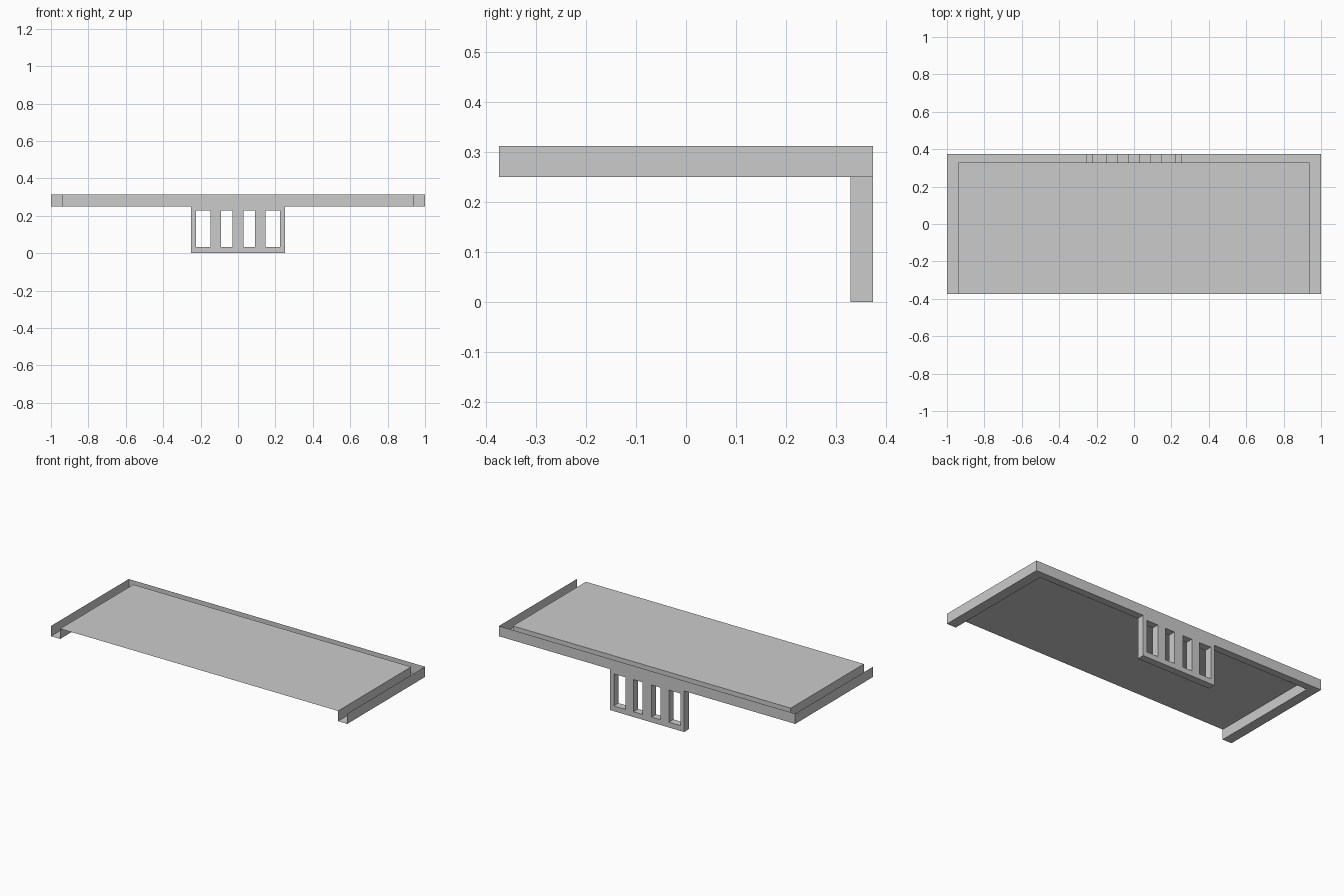
import bpy, bmesh

if "Cube" in bpy.data.objects:
    bpy.data.objects.remove(bpy.data.objects["Cube"])

ZT, ZB = 0.3125, 0.25          # tray top and channel floor
YF, YO, YI = -0.375, 0.375, 0.33
XO, XI, XB = 1.0, 0.938, 0.25


def finish(name, bm):
    bmesh.ops.remove_doubles(bm, verts=bm.verts, dist=1e-5)
    bmesh.ops.recalc_face_normals(bm, faces=bm.faces)
    mesh = bpy.data.meshes.new(name)
    bm.to_mesh(mesh)
    bm.free()
    obj = bpy.data.objects.new(name, mesh)
    bpy.context.collection.objects.link(obj)
    return obj


def quad(bm, *pts):
    return bm.faces.new([bm.verts.new(p) for p in pts])


# Sheet tray: raised panel, with an open U-shaped channel on three sides
def path(x, y):
    return [(-x, YF), (-x, y), (-XB, y), (XB, y), (x, y), (x, YF)]


bm = bmesh.new()
outer, inner = path(XO, YO), path(XI, YI)
rails = [(outer, ZT), (outer, ZB), (inner, ZB), (inner, ZT)]
for r, ((pa, za), (pb, zb)) in enumerate(zip(rails, rails[1:])):
    for i in range(5):
        if r == 1 and i == 2:
            continue           # channel floor opens into the hollow bracket
        quad(bm, (*pa[i], za), (*pa[i + 1], za), (*pb[i + 1], zb), (*pb[i], zb))
bm.faces.new([bm.verts.new((x, y, ZT)) for x, y in inner])
finish("tray", bm)

# Hanging bracket: hollow slab with four through slots
bm = bmesh.new()
xs = [-XB, -0.225, -0.147, -0.092, -0.03, 0.03, 0.092, 0.147, 0.225, XB]
zs = [0, 0.032, 0.228, ZB]
for i, (x0, x1) in enumerate(zip(xs, xs[1:])):
    for j, (z0, z1) in enumerate(zip(zs, zs[1:])):
        if i % 2 and j == 1:
            # slot tunnel walls
            ring = [(x0, z0), (x1, z0), (x1, z1), (x0, z1)]
            for (ax, az), (bx, bz) in zip(ring, ring[1:] + ring[:1]):
                quad(bm, (ax, YI, az), (bx, YI, bz), (bx, YO, bz), (ax, YO, az))
        else:
            for y in (YI, YO):
                quad(bm, (x0, y, z0), (x1, y, z0), (x1, y, z1), (x0, y, z1))
    # underside
    quad(bm, (x0, YI, 0), (x1, YI, 0), (x1, YO, 0), (x0, YO, 0))
# bracket ends
for x in (-XB, XB):
    for z0, z1 in zip(zs, zs[1:]):
        quad(bm, (x, YI, z0), (x, YO, z0), (x, YO, z1), (x, YI, z1))
finish("slotted_bracket", bm)
